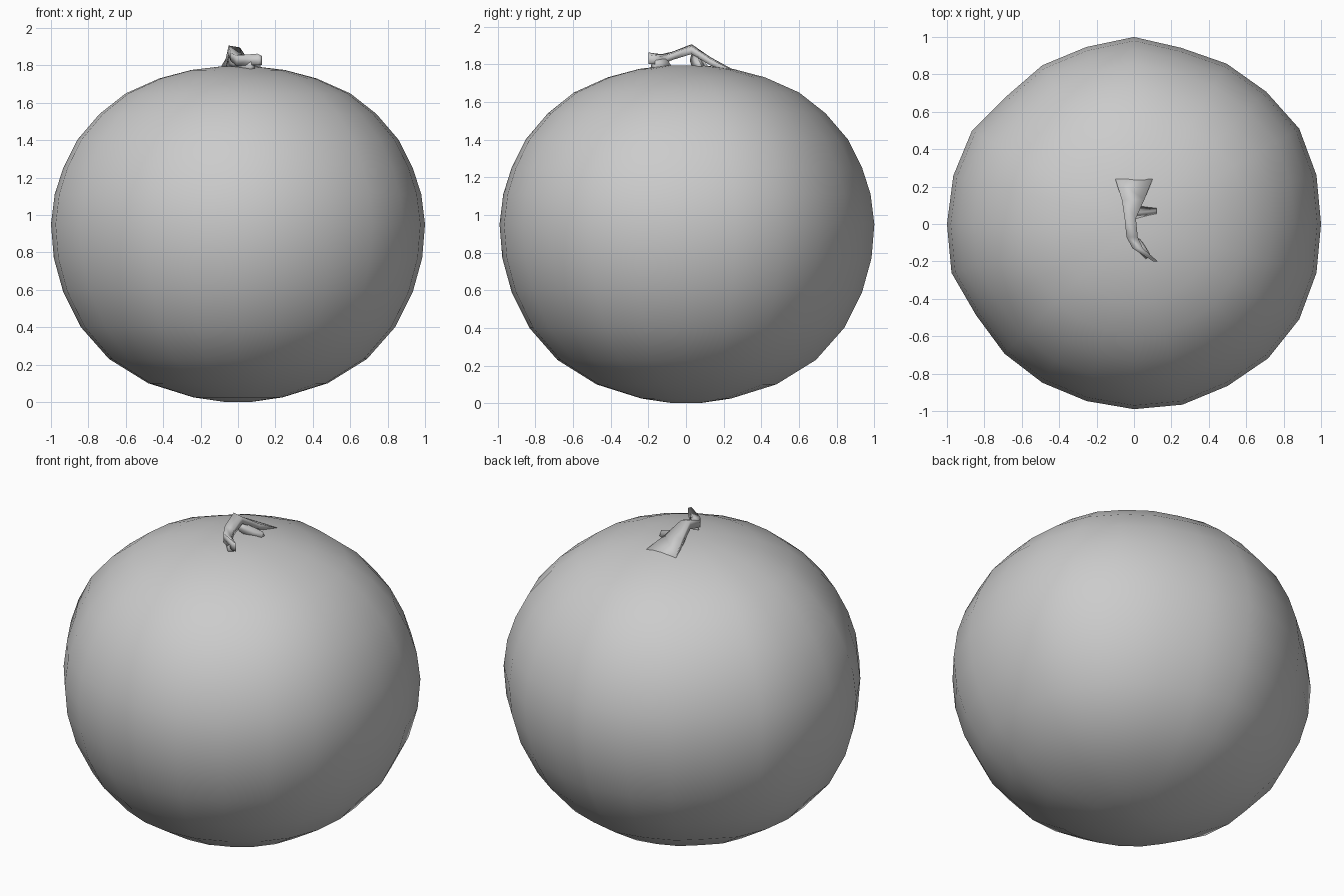
import bpy, bmesh
from math import sin, cos, radians
from mathutils import Vector


def loft(name, rings):
    """Skin closed rings of points into one smooth, capped mesh."""
    bm = bmesh.new()
    rows = [[bm.verts.new(p) for p in ring] for ring in rings]
    n = len(rows[0])
    for a, b in zip(rows, rows[1:]):
        for i in range(n):
            j = (i + 1) % n
            bm.faces.new((a[i], a[j], b[j], b[i]))
    for row in (rows[0], rows[-1]):
        c = bm.verts.new(sum((v.co for v in row), Vector()) / n)
        for i in range(n):
            bm.faces.new((row[i], row[(i + 1) % n], c))
    bmesh.ops.recalc_face_normals(bm, faces=bm.faces)
    for f in bm.faces:
        f.smooth = True
    me = bpy.data.meshes.new(name)
    bm.to_mesh(me)
    bm.free()
    ob = bpy.data.objects.new(name, me)
    bpy.context.collection.objects.link(ob)
    return ob


# fruit body: lathe profile with a slightly lumpy outline, one radius per 15 degrees
profile = [(0.07, 0), (0.24, 0.025), (0.48, 0.1), (0.69, 0.23), (0.84, 0.4),
           (0.935, 0.59), (0.985, 0.77), (1, 0.95), (0.98, 1.11), (0.935, 1.25),
           (0.86, 1.4), (0.74, 1.54), (0.6, 1.65), (0.42, 1.73), (0.25, 1.775),
           (0.1, 1.793)]
lumps = [1, 1.01, 1.02, 1, .99, .975, 1, .98, .98, .965, 1, 1,
         1, 1.01, .975, .98, .98, .98, .99, 1, 1, 1.015, 1.02, 1.01]
loft("fruit_body", [[(r * k * cos(radians(15 * i)), r * k * sin(radians(15 * i)), z)
                     for i, k in enumerate(lumps)] for r, z in profile])

# stalk: flat arch rising from a flared foot at the back, ending in a bent tip
# each station: centre x, y, z, half width, half thickness
stations = [(0.0, 0.24, 1.765, 0.10, 0.012), (-0.005, 0.13, 1.815, 0.06, 0.022),
            (-0.02, 0.03, 1.88, 0.03, 0.026), (-0.01, -0.07, 1.845, 0.03, 0.022),
            (0.02, -0.13, 1.825, 0.028, 0.028), (0.115, -0.2, 1.832, 0.012, 0.03)]
loft("stalk", [[(x - w, y, z + t), (x + w, y, z + t * 0.6),
                (x + w, y, z - t), (x - w, y, z - t)] for x, y, z, w, t in stations])

# leafy remnants: small wedge beside the stalk and one below its tip
loft("stalk_side_flap", [
    [(0.12, 0.09, 1.78), (0.12, 0.07, 1.82), (0.12, 0.05, 1.78)],
    [(0.02, 0.10, 1.79), (0.01, 0.06, 1.845), (0.02, 0.03, 1.79)],
    [(-0.06, 0.12, 1.785), (-0.05, 0.04, 1.90), (-0.03, 0.02, 1.82)]])
loft("stalk_tip_foot", [
    [(-0.03, -0.09, 1.775), (0.03, -0.07, 1.775), (0.09, -0.17, 1.77), (0.06, -0.19, 1.77)],
    [(0.0, -0.11, 1.83), (0.03, -0.10, 1.83), (0.09, -0.17, 1.82), (0.07, -0.18, 1.82)]])
